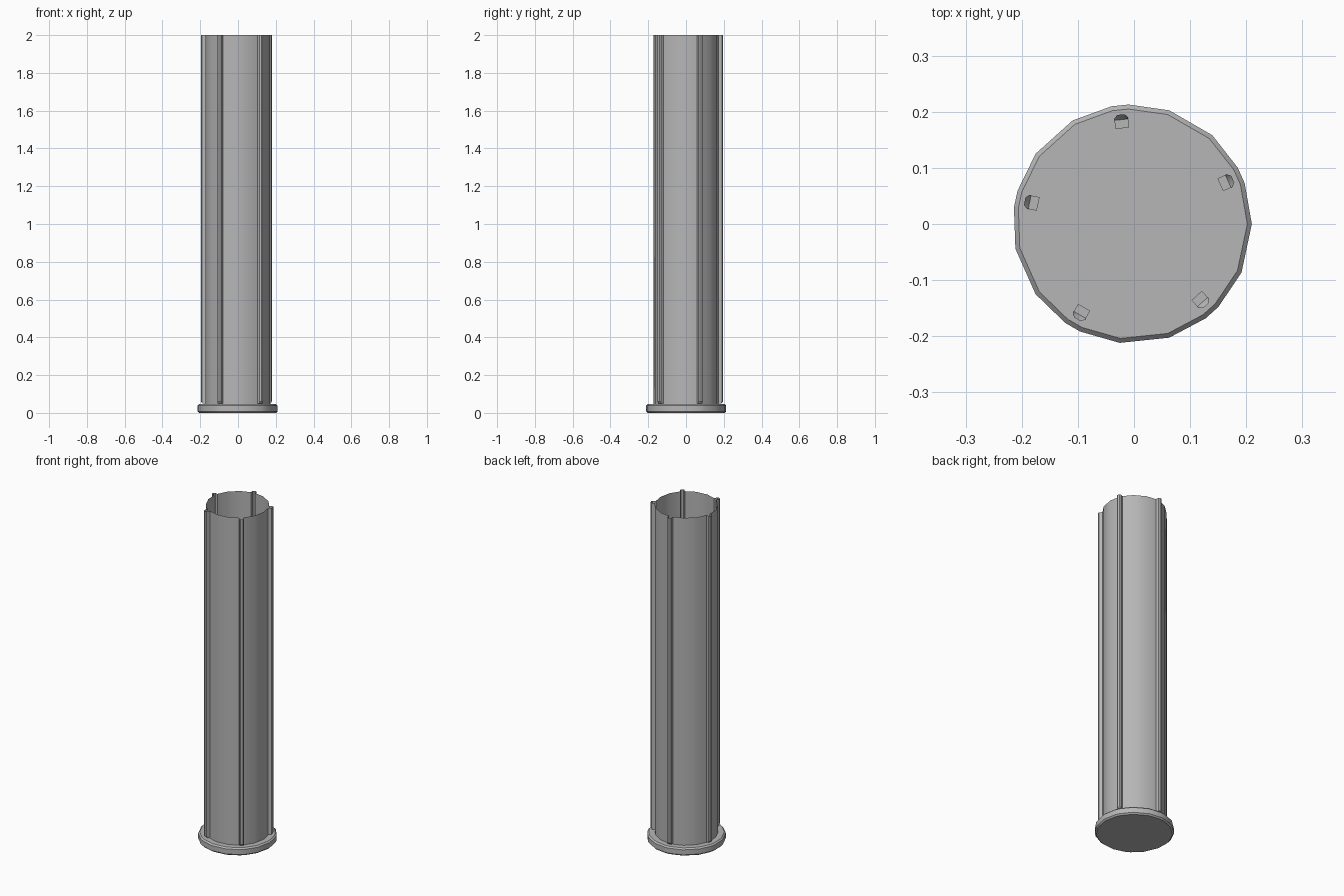
import bpy, bmesh
from math import sin, cos, radians
from mathutils import Matrix, Vector

cube = bpy.data.objects.get("Cube")
if cube:
    bpy.data.objects.remove(cube, do_unlink=True)

mat = bpy.data.materials.new("plain grey")
mat.use_nodes = True
GREY = (0.47, 0.47, 0.47, 1)
mat.diffuse_color = GREY
mat.node_tree.nodes["Principled BSDF"].inputs["Base Color"].default_value = GREY

RIB_ANGLES = [24 + 72 * k for k in range(5)]
HALF = 4.1          # half the angle a rib takes up
R, TOP, BASE, FOOT = 0.172, 2.0, 0.046, 0.05
SHIFT = Vector((-0.003, 0, 0))


def polar(r, deg, z):
    return Vector((r * cos(radians(deg)), r * sin(radians(deg)), z)) + SHIFT


def finish(name, bm, normals=False):
    bmesh.ops.remove_doubles(bm, verts=bm.verts, dist=0.0001)
    if normals:
        bmesh.ops.recalc_face_normals(bm, faces=bm.faces)
    me = bpy.data.meshes.new(name)
    bm.to_mesh(me)
    bm.free()
    me.materials.append(mat)
    ob = bpy.data.objects.new(name, me)
    bpy.context.collection.objects.link(ob)
    bpy.ops.object.select_all(action='DESELECT')
    ob.select_set(True)
    bpy.context.view_layer.objects.active = ob
    bpy.ops.object.shade_smooth_by_angle(angle=radians(30))


def face(bm, points):
    bm.faces.new([bm.verts.new(p) for p in points])


# Bevelled closed base disc
ring = [a + d for a in RIB_ANGLES for d in (-HALF, HALF, 24, 48)]
bm = bmesh.new()
profile = [(0.205, 0), (0.213, 0.008), (0.213, 0.038), (0.205, BASE)]
loops = [[bm.verts.new(polar(r, a, z)) for a in ring] for r, z in profile]
for low, high in zip(loops, loops[1:]):
    for i in range(len(ring)):
        j = (i + 1) % len(ring)
        bm.faces.new((low[i], low[j], high[j], high[i]))
bm.faces.new(loops[0][::-1])
bm.faces.new(loops[-1])
finish("base_disc", bm, True)

# Thin open tube whose wall is pushed out into five hollow ribs
bm = bmesh.new()
W = R * sin(radians(HALF))
inner = R * cos(radians(HALF))
for a in RIB_ANGLES:
    # Plain wall between ribs
    steps = [a + HALF, a + 24, a + 48, a + 72 - HALF]
    for p, q in zip(steps, steps[1:]):
        face(bm, [polar(R, p, BASE), polar(R, q, BASE), polar(R, q, TOP), polar(R, p, TOP)])
    # Wall strip under the rib
    lo, hi = a - HALF, a + HALF
    face(bm, [polar(R, lo, BASE), polar(R, hi, BASE), polar(R, hi, FOOT), polar(R, lo, FOOT)])
    # Hollow rib with a chamfered foot
    turn = Matrix.Rotation(radians(a), 3, 'Z')
    outline = [(inner, -W), (0.19, -W), (0.196, -W * 0.55),
               (0.196, W * 0.55), (0.19, W), (inner, W)]

    def at(p, z, limit=1):
        return turn @ Vector((min(p[0], limit), p[1], z)) + SHIFT

    for p, q in zip(outline, outline[1:]):
        face(bm, [at(p, 0.06), at(q, 0.06), at(q, TOP), at(p, TOP)])
        face(bm, [at(p, FOOT, 0.187), at(q, FOOT, 0.187), at(q, 0.06), at(p, 0.06)])
    face(bm, [at(p, FOOT, 0.187) for p in reversed(outline)])
finish("ribbed_tube", bm)
